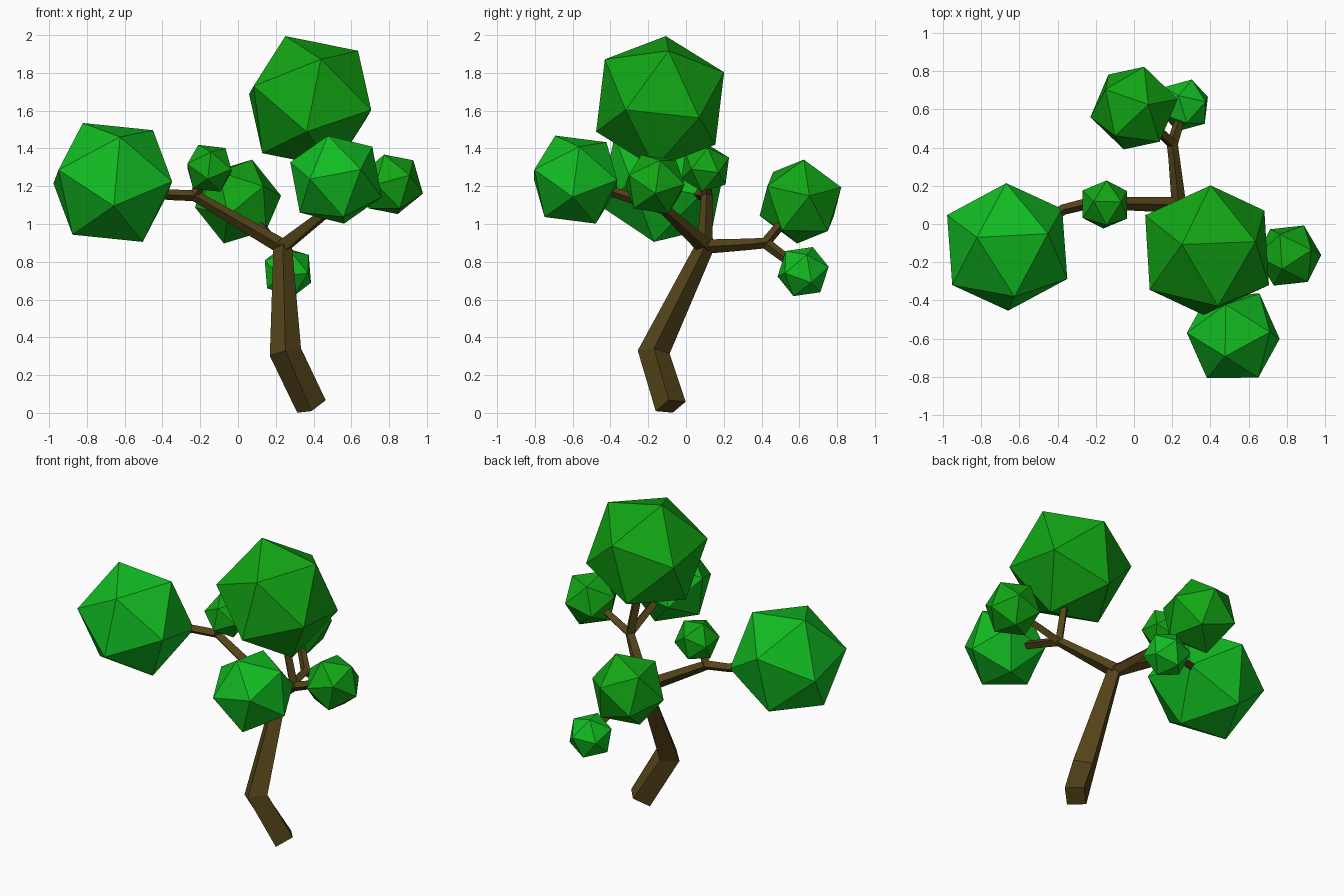
import bpy, bmesh
from mathutils import Vector, Matrix

if "Cube" in bpy.data.objects:
    bpy.data.objects.remove(bpy.data.objects["Cube"])


def material(name, rgb):
    m = bpy.data.materials.new(name)
    m.diffuse_color = (*rgb, 1)
    m.use_nodes = True
    m.node_tree.nodes["Principled BSDF"].inputs["Base Color"].default_value = m.diffuse_color
    return m


BARK = material("bark", (0.09, 0.058, 0.01))
LEAF = material("leaf", (0.006, 0.38, 0.007))
LEAF_LIGHT = material("leaf_light", (0.006, 0.5, 0.016))


def finish(name, bm, mat):
    bmesh.ops.recalc_face_normals(bm, faces=bm.faces)
    me = bpy.data.meshes.new(name)
    bm.to_mesh(me)
    bm.free()
    me.materials.append(mat)
    ob = bpy.data.objects.new(name, me)
    bpy.context.collection.objects.link(ob)
    return ob


def frame(a, b):
    """Orthonormal frame from two directions."""
    x = a.normalized()
    z = a.cross(b).normalized()
    return Matrix((x, z.cross(x), z)).transposed()


def foliage(name, centre, radius, v1, v2, mat):
    """Icosahedron turned so two neighbouring corners point along v1 and v2."""
    bm = bmesh.new()
    bmesh.ops.create_icosphere(bm, subdivisions=1, radius=radius)
    bm.verts.ensure_lookup_table()
    p = bm.verts[0]
    q = p.link_edges[0].other_vert(p)
    rot = frame(Vector(v1), Vector(v2)) @ frame(p.co.copy(), q.co.copy()).inverted()
    for v in bm.verts:
        v.co = rot @ v.co + Vector(centre)
    return finish(name, bm, mat)


def limb(name, path, radii):
    """Four-sided tapering tube along a path."""
    pts = [Vector(p) for p in path]
    bm = bmesh.new()
    rings = []
    ref = Vector((1, 0, 0))
    first = (pts[1] - pts[0]).normalized()
    if abs(first.x) > 0.75:
        ref = Vector((0, 1, 0))
    for i, (p, r) in enumerate(zip(pts, radii)):
        t = Vector()
        if i:
            t += (p - pts[i - 1]).normalized()
        if i < len(pts) - 1:
            t += (pts[i + 1] - p).normalized()
        t.normalize()
        u = (ref - t * ref.dot(t)).normalized()
        w = t.cross(u)
        rings.append([bm.verts.new(p + d * r) for d in (u, w, -u, -w)])
    for a, b in zip(rings, rings[1:]):
        for k in range(4):
            bm.faces.new((a[k], a[(k + 1) % 4], b[(k + 1) % 4], b[k]))
    bm.faces.new(rings[0])
    bm.faces.new(rings[-1])
    return finish(name, bm, BARK)


# Foliage centres
TOP, LEFT = (0.382, -0.137, 1.646), (-0.663, -0.12, 1.22)
FRONT, RIGHT = (0.519, -0.585, 1.235), (0.81, -0.165, 1.21)
SMALL, BACK, LOW = (-0.152, 0.102, 1.295), (0.0, 0.606, 1.119), (0.264, 0.62, 0.748)
# Branch forks
FORK = (0.235, 0.1, 0.88)
FORK_L, FORK_R, FORK_B = (-0.23, 0.11, 1.15), (0.49, -0.115, 1.08), (0.2, 0.42, 0.9)

# Foliage clumps
foliage("top_foliage", TOP, 0.374, (-0.132, 0.03, 0.35), (0.249, 0.045, 0.275), LEAF)
foliage("left_foliage", LEFT, 0.356, (-0.159, 0.05, 0.315), (0.212, 0.07, 0.278), LEAF_LIGHT)
foliage("front_foliage", FRONT, 0.26, (-0.042, -0.105, 0.228), (0.18, 0.01, 0.185), LEAF_LIGHT)
foliage("right_foliage", RIGHT, 0.176, (-0.035, -0.07, 0.156), (0.119, 0.03, 0.124), LEAF)
foliage("small_foliage", SMALL, 0.138, (-0.055, 0.015, 0.117), (0.083, 0.015, 0.117), LEAF)
foliage("back_foliage", BACK, 0.235, (0.074, 0.018, 0.22), (0.05, 0.214, 0.066), LEAF)
foliage("low_foliage", LOW, 0.143, (-0.03, 0.05, 0.127), (0.01, -0.09, 0.115), LEAF_LIGHT)

# Trunk
limb("trunk", [(0.389, -0.081, 0.034), (0.251, -0.171, 0.322), (0.237, 0.095, 0.87), (0.236, 0.11, 0.9)],
     [0.083, 0.085, 0.05, 0.036])

# Main branches
limb("left_branch", [FORK, FORK_L, (-0.37, 0.075, 1.155), LEFT], [0.042, 0.03, 0.028, 0.025])
limb("right_branch", [FORK, FORK_R, TOP], [0.045, 0.032, 0.025])
limb("back_branch", [FORK, (0.21, 0.34, 0.893), FORK_B, BACK], [0.038, 0.03, 0.03, 0.024])

# Twigs
for name, start, end in (("small_twig", FORK_L, SMALL), ("front_twig", FORK_R, FRONT),
                         ("right_twig", FORK_R, RIGHT), ("low_twig", FORK_B, LOW)):
    limb(name, [start, end], [0.03, 0.024])
